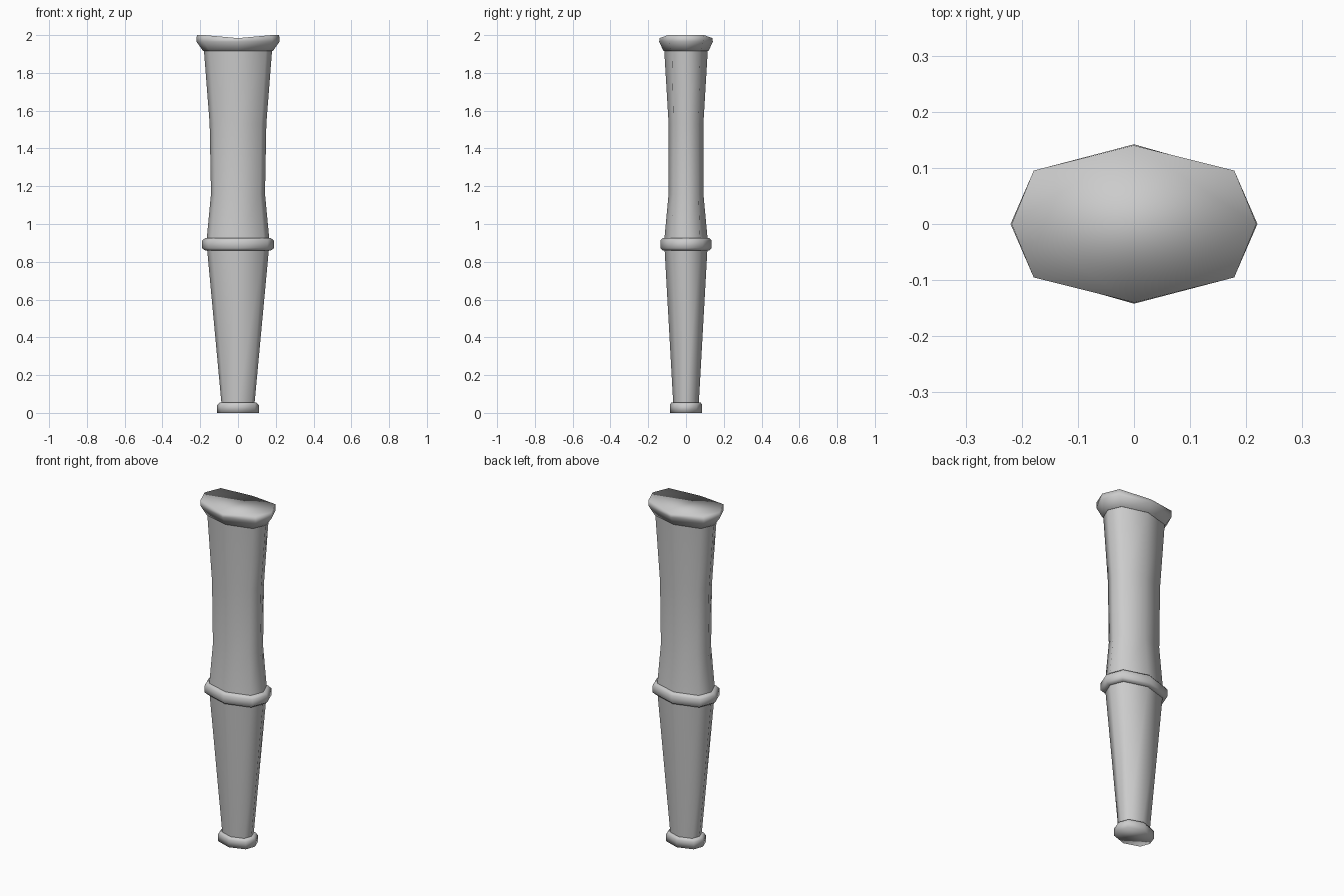
import bpy, bmesh, math

if "Cube" in bpy.data.objects:
    bpy.data.objects.remove(bpy.data.objects["Cube"])


def loft(name, levels, cap_bottom=False, cap_top=False, dip=0.0):
    """Stack of flattened octagons; each level = (z, half width x, half depth y, corner y ratio)."""
    bm = bmesh.new()
    rings = []
    for z, w, d, k in levels:
        cx, cy = w * 0.82, d * k
        pts = [(w, 0), (cx, cy), (0, d), (-cx, cy), (-w, 0), (-cx, -cy), (0, -d), (cx, -cy)]
        rings.append([bm.verts.new((x, y, z)) for x, y in pts])
    for a, b in zip(rings, rings[1:]):
        for i in range(8):
            j = (i + 1) % 8
            bm.faces.new((a[i], a[j], b[j], b[i]))
    if cap_bottom:
        bm.faces.new(rings[0][::-1])
    if cap_top:
        # Saddle cap: two wings meeting in a valley along the y axis
        t = rings[-1]
        t[2].co.z -= dip
        t[6].co.z -= dip
        for q in ((0, 1, 2), (0, 2, 6), (0, 6, 7), (4, 2, 3), (4, 6, 2), (4, 5, 6)):
            bm.faces.new([t[i] for i in q])
    mesh = bpy.data.meshes.new(name)
    bm.to_mesh(mesh)
    bm.free()
    obj = bpy.data.objects.new(name, mesh)
    bpy.context.collection.objects.link(obj)
    for p in mesh.polygons:
        p.use_smooth = True
    return obj


# Foot
loft("foot", [(0, 0.11, 0.086, 0.65), (0.042, 0.11, 0.086, 0.65),
              (0.055, 0.098, 0.078, 0.65), (0.055, 0.088, 0.068, 0.65)], cap_bottom=True)

# Lower tapering shaft
loft("lower_shaft", [(0.055, 0.088, 0.068, 0.65), (0.86, 0.163, 0.113, 0.65)])

# Middle collar
loft("collar", [(0.86, 0.163, 0.113, 0.65), (0.86, 0.174, 0.124, 0.65),
                (0.872, 0.19, 0.136, 0.65), (0.912, 0.19, 0.136, 0.65),
                (0.926, 0.174, 0.124, 0.65), (0.926, 0.165, 0.114, 0.65)])

# Upper waisted shaft
loft("upper_shaft", [(0.926, 0.165, 0.114, 0.65), (1.16, 0.143, 0.092, 0.72),
                     (1.53, 0.15, 0.092, 0.72), (1.915, 0.18, 0.115, 0.65)])

# Flared head with saddle top
loft("head", [(1.915, 0.18, 0.115, 0.65), (1.915, 0.184, 0.119, 0.65),
              (1.965, 0.22, 0.142, 0.64), (2.0, 0.218, 0.14, 0.68)],
     cap_top=True, dip=0.016)
